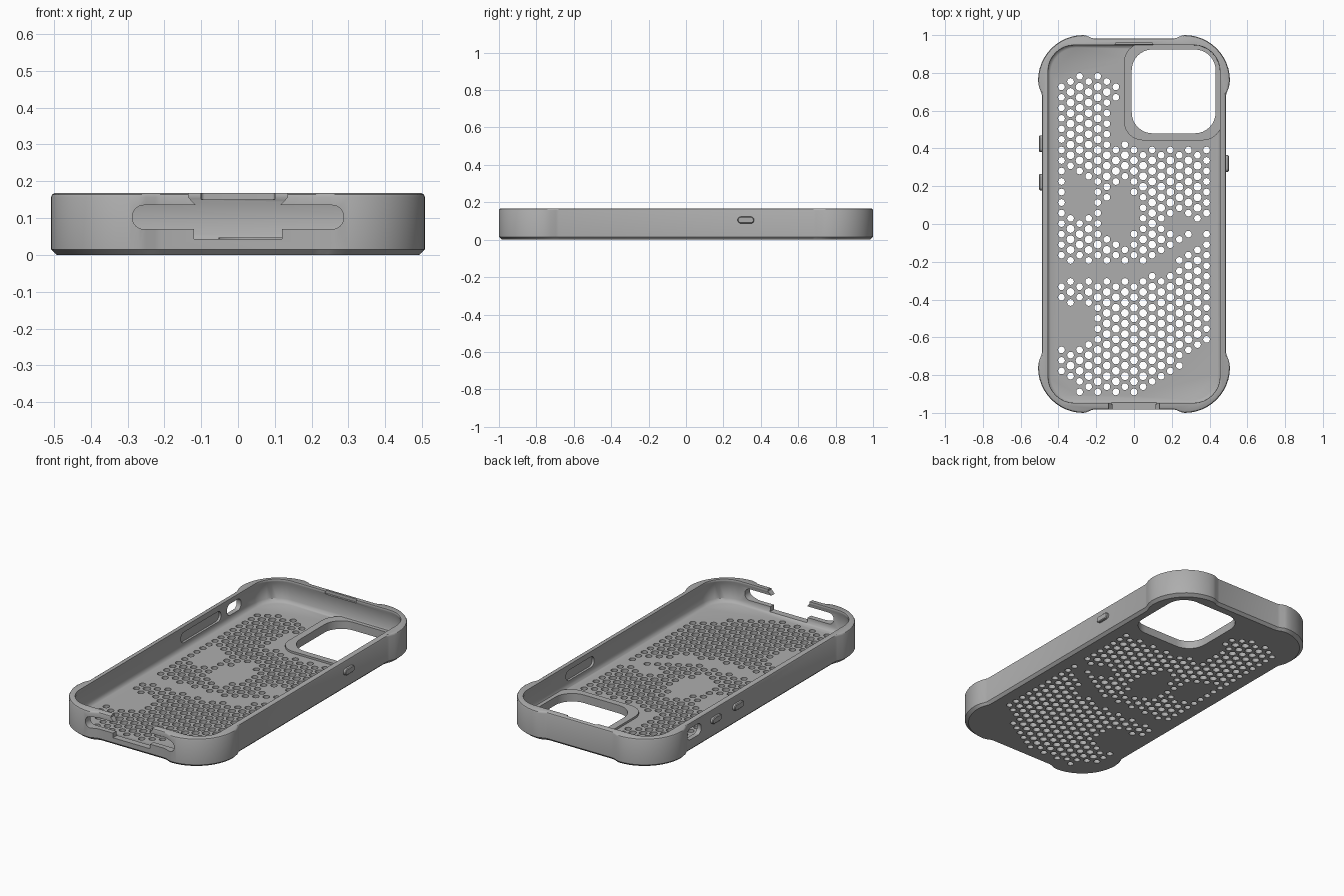
import bpy, bmesh
from math import sin, cos, pi

default = bpy.data.objects.get("Cube")
if default:
    bpy.data.objects.remove(default, do_unlink=True)

grey = bpy.data.materials.new("matte_grey")
grey.use_nodes = True
colour = (0.42, 0.42, 0.42, 1)
grey.diffuse_color = colour
grey.node_tree.nodes["Principled BSDF"].inputs["Base Color"].default_value = colour

AXES = {"X": lambda u, v, w: (w, u, v),
        "Y": lambda u, v, w: (u, w, v),
        "Z": lambda u, v, w: (u, v, w)}


def rounded(cx, cy, hx, hy, r, steps=8):
    """Rounded rectangle outline, counter-clockwise."""
    pts = []
    for q, (sx, sy) in enumerate([(1, 1), (-1, 1), (-1, -1), (1, -1)]):
        for i in range(steps + 1):
            a = (q + i / steps) * pi / 2
            pts.append((cx + sx * (hx - r) + r * cos(a), cy + sy * (hy - r) + r * sin(a)))
    return pts


def add_loft(bm, sections, axis="Z"):
    """Closed solid through (level, outline) sections."""
    rings = [[bm.verts.new(AXES[axis](u, v, w)) for u, v in pts] for w, pts in sections]
    n = len(rings[0])
    bm.faces.new(rings[0])
    bm.faces.new(rings[-1])
    for a, b in zip(rings, rings[1:]):
        for i in range(n):
            bm.faces.new((a[i], a[(i + 1) % n], b[(i + 1) % n], b[i]))


def finish(name, bm):
    bmesh.ops.recalc_face_normals(bm, faces=bm.faces)
    mesh = bpy.data.meshes.new(name)
    bm.to_mesh(mesh)
    bm.free()
    mesh.materials.append(grey)
    obj = bpy.data.objects.new(name, mesh)
    bpy.context.collection.objects.link(obj)
    return obj


def loft(name, sections, axis="Z"):
    bm = bmesh.new()
    add_loft(bm, sections, axis)
    return finish(name, bm)


def prism(name, pts, lo, hi, axis="Z"):
    return loft(name, [(lo, pts), (hi, pts)], axis)


def combine(target, tool, operation="DIFFERENCE"):
    mod = target.modifiers.new(tool.name, "BOOLEAN")
    mod.operation, mod.solver, mod.object = operation, "EXACT", tool
    bpy.context.view_layer.objects.active = target
    bpy.ops.object.modifier_apply(modifier=mod.name)
    bpy.data.objects.remove(tool, do_unlink=True)


# Outer shell outline: thicker bumpers at the four corners
def shell_outline(inset):
    r = 0.24
    quarter = [(0.508, 0.0)] and [(0.487, 0.68), (0.491, 0.695), (0.503, 0.725)]
    for i in range(13):
        a = i / 12 * pi / 2
        quarter.append((0.508 - r + r * cos(a), 1 - r + r * sin(a)))
    quarter += [(0.25, 0.996), (0.225, 0.985), (0.21, 0.982)]
    half = quarter + [(-x, y) for x, y in reversed(quarter)]
    full = half + [(-x, -y) for x, y in half]
    return [(x * (1 - inset / 0.508), y * (1 - inset)) for x, y in full]


case = loft("case_shell", [(z, shell_outline(d)) for z, d in
            [(0, 0.016), (0.015, 0), (0.157, 0), (0.164, 0.003), (0.168, 0.01)]])

# Inner cavity with a filleted floor and a retaining lip
FLOOR = 0.035
combine(case, loft("cavity", [(z, rounded(0, 0, 0.508 - t, 1 - t, 0.14)) for z, t in
        [(FLOOR, 0.066), (0.04, 0.057), (0.055, 0.049), (0.14, 0.047), (0.155, 0.053),
         (0.162, 0.053), (0.2, 0.046)]]))

# Raised ledge around the camera, then the camera opening
combine(case, prism("camera_ledge", rounded(0.206, 0.7, 0.259, 0.257, 0.1), 0.02, 0.047), "UNION")
combine(case, prism("camera_opening", rounded(0.21, 0.702, 0.222, 0.222, 0.11), -0.1, 0.1))


# Ventilation holes on a staggered grid, leaving some plain zones
PITCH_X, PITCH_Y = 0.048, 0.0557


def inside(x, y, cx, cy, rx, ry):
    return ((x - cx) / rx) ** 2 + ((y - cy) / ry) ** 2 < 1


def perforated(x, y):
    top = 0.79 if x < -0.12 else 0.74
    if abs(x) > 0.39 or y > top - 0.5 * max(0, -x - 0.3):
        return False
    if y < -0.9 + max(0, 0.62 * x, 0.6 * (-x - 0.27)):
        return False
    if x > -0.12 and y > 0.44 and not (x < -0.07 and y > 0.65):
        return False
    if x > -0.03 and y > 0.41:
        return False
    band = -0.25 + 1.8 * max(0, x) ** 2
    plain = (abs(y - band) < 0.042
             or inside(x, y, -0.29, 0.165, 0.075, 0.115)
             or inside(x, y, -0.07, 0.05, 0.085, 0.155)
             or inside(x, y, 0.25, 0.0, 0.07, 0.035)
             or inside(x, y, -0.33, -0.54, 0.12, 0.12))
    return not plain


bm = bmesh.new()
for i in range(-8, 9):
    for k in range(-24, 9):
        x, y = i * PITCH_X, 0.392 + PITCH_Y * (k + (i % 2) / 2)
        if not perforated(x, y):
            continue
        near = [(0, 1), (0, -1), (1, 0.5), (1, -0.5), (-1, 0.5), (-1, -0.5)]
        full = all(perforated(x + a * PITCH_X, y + b * PITCH_Y) for a, b in near)
        r = 0.021 if full else 0.018
        ring = [(x + r * cos(j * pi / 6), y + r * sin(j * pi / 6)) for j in range(12)]
        add_loft(bm, [(-0.05, ring), (0.1, ring)])
combine(case, finish("vent_holes", bm))

# Port slot and open notch in the front wall
combine(case, prism("port_slot", rounded(0, 0.1025, 0.287, 0.0325, 0.0315), -1.1, -0.9, "Y"))
side = [(0.12, 0.043), (0.12, 0.085), (0.112, 0.132), (0.135, 0.157), (0.135, 0.2)]
combine(case, prism("port_notch", side + [(-x, z) for x, z in reversed(side)], -1.1, -0.9, "Y"))

# Shallow notch in the back lip
combine(case, prism("lip_notch", rounded(0, 0.94, 0.1, 0.02, 0.01), 0.15, 0.2))

# Switch opening and the recesses behind the buttons
combine(case, prism("switch_opening", rounded(0.62, 0.1025, 0.065, 0.033, 0.03), -0.6, -0.4, "X"))
combine(case, prism("left_recess", rounded(0.315, 0.1025, 0.185, 0.03, 0.029), -0.473, -0.4, "X"))
combine(case, prism("right_recess", rounded(0.32, 0.1025, 0.13, 0.03, 0.029), 0.4, 0.473, "X"))


# Side buttons with softened outer edges
def button(name, y, s):
    return loft(name, [(s * w, rounded(y, 0.105, 0.044 - d, 0.018 - d, 0.0175 - d)) for w, d in
                [(0.475, 0), (0.498, 0), (0.502, 0.004)]], "X")


parts = [case, button("power_button", 0.32, 1),
         button("volume_up_button", 0.425, -1), button("volume_down_button", 0.222, -1)]

for obj in bpy.context.selected_objects:
    obj.select_set(False)
for obj in parts:
    obj.select_set(True)
bpy.context.view_layer.objects.active = case
bpy.ops.object.shade_smooth_by_angle(angle=0.6)
